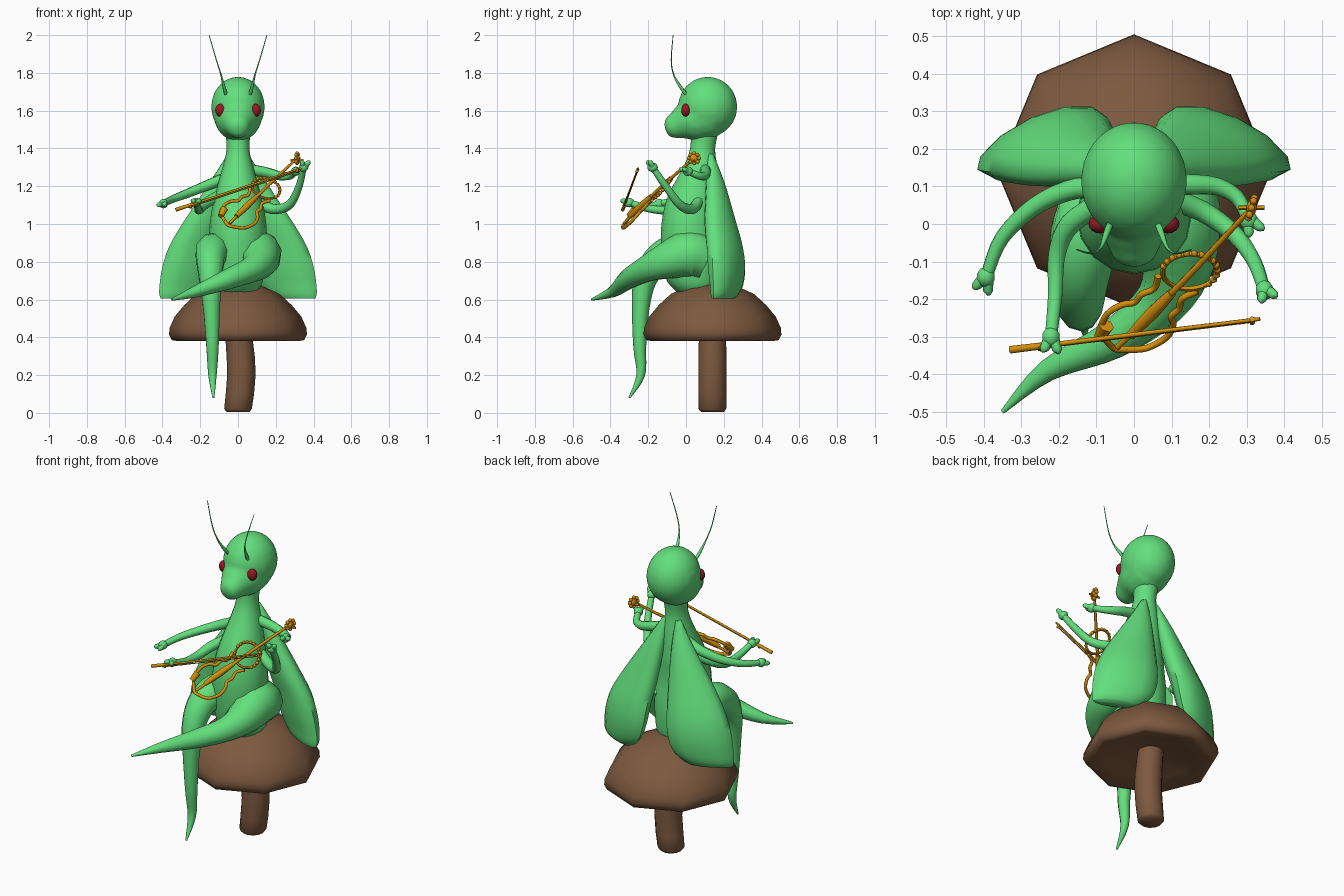
import bpy, bmesh, math
from mathutils import Vector, Matrix

if "Cube" in bpy.data.objects:
    bpy.data.objects.remove(bpy.data.objects["Cube"])


def material(name, rgb):
    m = bpy.data.materials.new(name)
    m.use_nodes = True
    m.diffuse_color = (*rgb, 1)
    m.node_tree.nodes["Principled BSDF"].inputs["Base Color"].default_value = (*rgb, 1)
    return m


GREEN = material("leaf green", (0.125, 0.74, 0.205))
BROWN = material("mushroom brown", (0.205, 0.10, 0.05))
GOLD = material("varnished gold", (0.67, 0.28, 0.004))
RED = material("eye red", (0.31, 0.01, 0.017))


def finish(name, bm, mat, angle=60):
    bmesh.ops.recalc_face_normals(bm, faces=bm.faces[:])
    me = bpy.data.meshes.new(name)
    bm.to_mesh(me)
    bm.free()
    me.materials.append(mat)
    ob = bpy.data.objects.new(name, me)
    bpy.context.collection.objects.link(ob)
    bpy.ops.object.select_all(action="DESELECT")
    bpy.context.view_layer.objects.active = ob
    ob.select_set(True)
    bpy.ops.object.shade_smooth_by_angle(angle=math.radians(angle))
    return ob


def loft(name, rings, mat, closed=False, angle=60):
    """Bridge rings of points; cap the ends unless the rings form a loop."""
    bm = bmesh.new()
    loops = [[bm.verts.new(p) for p in ring] for ring in rings]
    n = len(loops[0])
    for k in range(len(loops) if closed else len(loops) - 1):
        a, b = loops[k], loops[(k + 1) % len(loops)]
        for i in range(n):
            j = (i + 1) % n
            bm.faces.new((a[i], a[j], b[j], b[i]))
    if not closed:
        bm.faces.new(loops[0])
        bm.faces.new(loops[-1])
    return finish(name, bm, mat, angle)


def spline(pts, steps, closed=False):
    """Smooth interpolation through points of any dimension."""
    pts = [Vector(p) for p in pts]
    n, out = len(pts), []
    for i in range(n if closed else n - 1):
        if closed:
            p = [pts[(i + k) % n] for k in (-1, 0, 1, 2)]
        else:
            p = [pts[min(max(i + k, 0), n - 1)] for k in (-1, 0, 1, 2)]
        for s in range(steps):
            t = s / steps
            out.append(0.5 * (2 * p[1] + (p[2] - p[0]) * t
                              + (2 * p[0] - 5 * p[1] + 4 * p[2] - p[3]) * t ** 2
                              + (3 * p[1] - p[0] - 3 * p[2] + p[3]) * t ** 3))
    return out if closed else out + [pts[-1]]


def tube(name, pts, mat, sides=10, steps=4, closed=False):
    """Tube through (x, y, z, radius) points."""
    path = spline(pts, steps, closed)
    n, rings, prev, side = len(path), [], None, None
    for i, p in enumerate(path):
        a = path[i - 1] if (closed or i) else p
        b = path[(i + 1) % n] if (closed or i < n - 1) else p
        d = (b.xyz - a.xyz).normalized()
        side = d.orthogonal() if prev is None else prev.rotation_difference(d) @ side
        side = (side - d * side.dot(d)).normalized()
        up, prev = d.cross(side), d
        r = max(p.w, 0.001)
        rings.append([p.xyz + r * (side * math.cos(t) + up * math.sin(t))
                      for t in (math.tau * k / sides for k in range(sides))])
    return loft(name, rings, mat, closed)


def ball(name, pos, size, mat, seg=16):
    bm = bmesh.new()
    bmesh.ops.create_uvsphere(bm, u_segments=seg, v_segments=seg // 2 + 2, radius=1)
    bmesh.ops.transform(bm, verts=bm.verts, matrix=Matrix.Translation(pos) @ Matrix.Diagonal((*size, 1)))
    return finish(name, bm, mat)


def oval(cx, cy, z, rx, ry, turn=0, n=16):
    c, s = math.cos(turn), math.sin(turn)
    return [(cx + rx * math.cos(t) * c - ry * math.sin(t) * s,
             cy + rx * math.cos(t) * s + ry * math.sin(t) * c, z)
            for t in (math.tau * k / n for k in range(n))]


# Mushroom: eight-sided cap with hollow underside, bent stem
cap = [(0.07, 0.44), (0.24, 0.405), (0.32, 0.38), (0.35, 0.385), (0.365, 0.415), (0.362, 0.45),
       (0.335, 0.51), (0.285, 0.57), (0.22, 0.63), (0.12, 0.675), (0.03, 0.69)]
loft("mushroom_cap", [oval(0, 0.14, z, r, r, n=8) for r, z in cap], BROWN, angle=75)
stem = [(0, 0.005, 0.06), (0, 0.02, 0.073), (0.01, 0.1, 0.075), (0.018, 0.2, 0.075),
        (0.015, 0.29, 0.075), (0, 0.45, 0.07)]
loft("mushroom_stem", [oval(x, 0.14, z, r, r, n=12) for x, z, r in stem], BROWN)

# Torso and neck
torso = [(0.05, 0.62, 0.07, 0.07), (0.05, 0.66, 0.115, 0.12), (0.04, 0.72, 0.135, 0.15),
         (0.03, 0.85, 0.15, 0.16), (0.02, 1.0, 0.15, 0.15), (0.04, 1.15, 0.122, 0.135),
         (0.075, 1.3, 0.082, 0.09), (0.088, 1.4, 0.06, 0.066), (0.1, 1.5, 0.07, 0.075)]
loft("torso", [oval(0, cy, z, rx, ry) for cy, z, rx, ry in spline(torso, 3)], GREEN)

# Head: skull and tapering snout fused into one soft form
snout = tube("snout", [(0, 0.12, 1.58, 0.13), (0, 0.05, 1.555, 0.122), (0, -0.005, 1.54, 0.1),
                       (0, -0.05, 1.522, 0.074), (0, -0.088, 1.507, 0.056),
                       (0, -0.108, 1.5, 0.03)], GREEN, 16)
head = ball("head", (0, 0.115, 1.62), (0.143, 0.158, 0.16), GREEN, 20)
snout.select_set(True)
bpy.ops.object.join()
fuse = head.modifiers.new("fuse", "REMESH")
fuse.mode, fuse.voxel_size, fuse.use_smooth_shade = "VOXEL", 0.012, True
soften = head.modifiers.new("soften", "SMOOTH")
soften.factor, soften.iterations = 0.5, 8

# Eyes, antennae and wings, mirrored
wing = [(0.04, 0.13, 1.37, 0.015, 0.015), (0.09, 0.155, 1.22, 0.065, 0.045),
        (0.165, 0.18, 1.02, 0.13, 0.07), (0.215, 0.205, 0.88, 0.165, 0.078),
        (0.24, 0.215, 0.77, 0.177, 0.076), (0.262, 0.215, 0.68, 0.168, 0.062),
        (0.285, 0.205, 0.63, 0.145, 0.05), (0.30, 0.195, 0.605, 0.12, 0.035)]
for s, label in ((1, "left"), (-1, "right")):
    ball(label + "_eye", (s * 0.09, 0, 1.602), (0.031, 0.025, 0.035), RED)
    tube(label + "_antenna", [(s * 0.06, 0.01, 1.675, 0.009), (s * 0.073, -0.025, 1.72, 0.009),
                              (s * 0.09, -0.065, 1.79, 0.004), (s * 0.115, -0.078, 1.87, 0.003),
                              (s * 0.153, -0.068, 2.0, 0.002)], GREEN, 6)
    loft(label + "_wing", [oval(s * x, y, z, w, t, -s * 0.43, 12)
                           for x, y, z, w, t in spline(wing, 3)], GREEN)

# Legs: the left one crosses over, the right one hangs
tube("left_leg", [(0.1, 0.11, 0.81, 0.11), (0.105, 0.02, 0.84, 0.128), (0.115, -0.1, 0.805, 0.1),
                  (0.07, -0.21, 0.76, 0.07), (-0.06, -0.31, 0.705, 0.053),
                  (-0.23, -0.39, 0.64, 0.03), (-0.35, -0.5, 0.6, 0.006)], GREEN)
tube("right_leg", [(-0.1, 0.08, 0.83, 0.09), (-0.13, -0.03, 0.86, 0.095), (-0.145, -0.14, 0.82, 0.08),
                   (-0.145, -0.215, 0.71, 0.063), (-0.14, -0.24, 0.55, 0.046),
                   (-0.135, -0.245, 0.35, 0.034), (-0.135, -0.24, 0.2, 0.023),
                   (-0.13, -0.3, 0.08, 0.005)], GREEN)

# Four arms, each ending in a palm, finger and thumb
arms = {
    "right_upper": [(-0.05, 0.09, 1.25), (-0.15, 0.095, 1.21), (-0.26, 0.05, 1.165),
                    (-0.35, -0.035, 1.13), (-0.39, -0.13, 1.11)],
    "right_lower": [(-0.08, 0.06, 1.16), (-0.17, 0, 1.11), (-0.205, -0.08, 1.075),
                    (-0.21, -0.19, 1.08), (-0.22, -0.29, 1.11)],
    "left_upper": [(0.04, 0.1, 1.29), (0.14, 0.105, 1.275), (0.22, 0.1, 1.255),
                   (0.275, 0.07, 1.255), (0.3, 0.02, 1.275)],
    "left_lower": [(0.08, 0.07, 1.13), (0.18, 0.035, 1.08), (0.27, -0.03, 1.1),
                   (0.32, -0.1, 1.19), (0.345, -0.17, 1.29)],
}
for label, pts in arms.items():
    radii = (0.03, 0.028, 0.024, 0.02, 0.017)
    tube(label + "_arm", [(*p, r) for p, r in zip(pts, radii)], GREEN)
    end = Vector(pts[-1])
    d = (end - Vector(pts[-2])).normalized()
    across = d.cross(Vector((0, 0, 1))).normalized()
    ball(label + "_palm", end + d * 0.012, (0.025, 0.028, 0.025), GREEN, 10)
    for part, k in (("finger", 0.014), ("thumb", -0.02)):
        tip = end + d * 0.045 + across * k
        tube(label + "_" + part, [(*end, 0.016), (*tip, 0.013), (*(tip + d * 0.01), 0.005)], GREEN, 8, 2)

# Violin, laid out along its own axis and width
ORIGIN = Vector((-0.045, -0.325, 1.0))
ALONG = Vector((0.36, 0.37, 0.35)).normalized()
TILT = Vector((0.8, -0.33, -0.52))
WIDE = (TILT - ALONG * ALONG.dot(TILT)).normalized()
FACE = ALONG.cross(WIDE)
if FACE.z < 0:
    FACE = -FACE


def at(u, v, h=0, r=0.009):
    return (*(ORIGIN + ALONG * u + WIDE * v + FACE * h), r)


half = [(0.0, 0.03), (0.03, 0.075), (0.09, 0.098), (0.14, 0.085), (0.165, 0.06),
        (0.2, 0.062), (0.235, 0.045), (0.28, 0.065)]
for s, label in ((1, "left"), (-1, "right")):
    tube("violin_rim_" + label, [at(u, s * v) for u, v in half], GOLD, 8)
tube("violin_tail_rim", [at(0, 0.03), at(-0.012, 0), at(0, -0.03)], GOLD, 8)
turns = [math.tau * k / 12 for k in range(12)]
tube("violin_upper_ring", [at(0.335 + 0.068 * math.cos(t), 0.075 * math.sin(t), 0, 0.007)
                           for t in turns], GOLD, 6, 3, True)
for k in range(14):
    t = (k / 13 - 0.5) * 3.6
    ball("ring_bead", at(0.335 + 0.07 * math.cos(t), 0.077 * math.sin(t))[:3], (0.01,) * 3, GOLD, 6)
tube("violin_fingerboard", [at(0.06, 0, 0.01, 0.014), at(0.16, 0, 0.01, 0.02),
                            at(0.25, 0, 0.01, 0.013)], GOLD, 6, 2)
tube("violin_neck", [at(0.0, 0, 0.005, 0.008), at(0.3, 0, 0.01, 0.009), at(0.62, 0, 0, 0.007)], GOLD, 8)
tube("violin_chin_rest", [at(0.01, -0.065, 0.005, 0.016), at(0.06, -0.08, 0.008, 0.022)], GOLD, 6)

# Scroll: an upright disc with pegs around it
scroll = Vector(at(0.62, 0)[:3])
ball("violin_scroll", scroll, (0.014, 0.022, 0.022), GOLD, 10)
for k in range(8):
    t = math.tau * k / 8
    rim = Vector((0.3 * math.cos(t), math.cos(t), math.sin(t))) * 0.026
    ball("violin_peg", scroll + rim, (0.011,) * 3, GOLD, 6)
tube("violin_tuning_pin", [(*(scroll + Vector((k, 0, -0.01))), 0.006) for k in (-0.035, 0.035)], GOLD, 6, 1)

# Bow with grip, hair and end blocks
A, B = Vector((-0.33, -0.335, 1.075)), Vector((0.335, -0.253, 1.295))


def on_bow(t, r, drop=0):
    return (*(A.lerp(B, t) + Vector((0, -0.4, -0.9)) * drop), r)


tube("bow_stick", [on_bow(0, 0.007), on_bow(0.5, 0.006), on_bow(1, 0.005)], GOLD, 8)
tube("bow_grip", [on_bow(0, 0.01), on_bow(0.18, 0.009)], GOLD, 8)
tube("bow_hair", [on_bow(0.1, 0.003, 0.012), on_bow(0.97, 0.003, 0.012)], GOLD, 6)
for name, t in (("bow_frog", 0.12), ("bow_tip", 0.97)):
    tube(name, [on_bow(t, 0.008, -0.006), on_bow(t, 0.008, 0.018)], GOLD, 6, 1)
